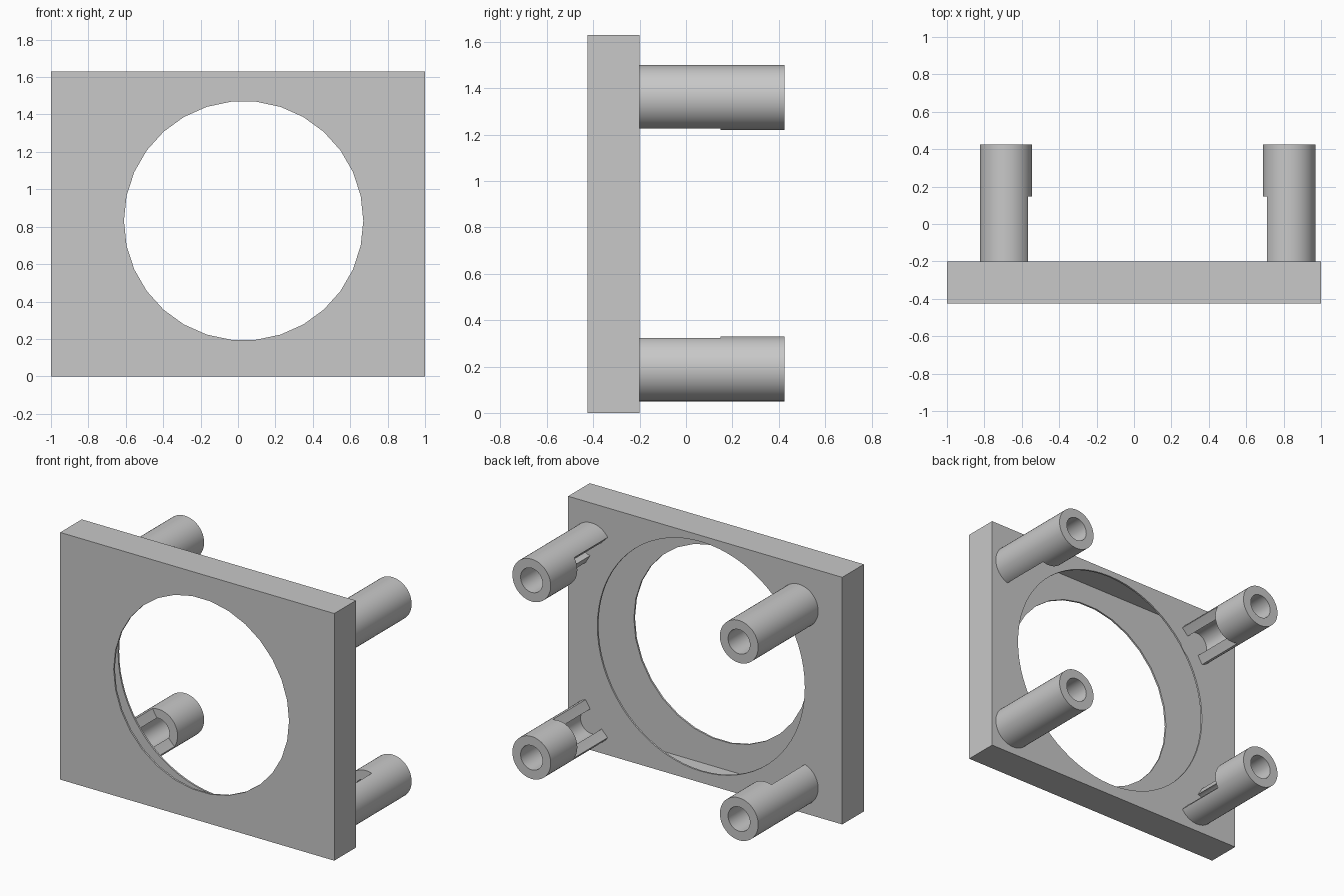
import bpy, bmesh, math

cube = bpy.data.objects.get("Cube")
if cube:
    bpy.data.objects.remove(cube, do_unlink=True)

grey = bpy.data.materials.new("plain_grey")
grey.use_nodes = True
COLOUR = (0.58, 0.58, 0.58, 1)
grey.diffuse_color = COLOUR
grey.node_tree.nodes["Principled BSDF"].inputs["Base Color"].default_value = COLOUR


def prism(name, outline, y0, y1):
    """Extrude an x-z outline from y0 to y1."""
    bm = bmesh.new()
    face = bm.faces.new([bm.verts.new((x, y0, z)) for x, z in outline])
    ext = bmesh.ops.extrude_face_region(bm, geom=[face])
    new = [v for v in ext["geom"] if isinstance(v, bmesh.types.BMVert)]
    bmesh.ops.translate(bm, verts=new, vec=(0, y1 - y0, 0))
    bmesh.ops.recalc_face_normals(bm, faces=bm.faces)
    mesh = bpy.data.meshes.new(name)
    bm.to_mesh(mesh)
    bm.free()
    mesh.materials.append(grey)
    obj = bpy.data.objects.new(name, mesh)
    bpy.context.collection.objects.link(obj)
    return obj


def circle(x, z, r, n):
    return [(x + r * math.cos(math.tau * i / n), z + r * math.sin(math.tau * i / n))
            for i in range(n)]


def rect(x, z0, z1):
    return [(-x, z0), (x, z0), (x, z1), (-x, z1)]


def activate(obj):
    bpy.ops.object.select_all(action="DESELECT")
    obj.select_set(True)
    bpy.context.view_layer.objects.active = obj


def cut(obj, outline, y0, y1):
    """Subtract an extruded outline."""
    cutter = prism("cutter", outline, y0, y1)
    cutter.hide_render = True
    mod = obj.modifiers.new("cut", "BOOLEAN")
    mod.operation = "DIFFERENCE"
    mod.solver = "EXACT"
    mod.object = cutter
    activate(obj)
    bpy.ops.object.modifier_apply(modifier=mod.name)
    bpy.data.objects.remove(cutter, do_unlink=True)


def finish(obj):
    activate(obj)
    bpy.ops.object.shade_smooth_by_angle(angle=math.radians(30))


FRONT, BACK, END = -0.425, -0.2, 0.425
HEIGHT, WALL = 1.63, 0.012
HOLE_X, HOLE_Z = 0.03, 0.832

# Hollow plate with a front opening and a wider back opening
plate = prism("hollow_plate", rect(1, 0, HEIGHT), FRONT, BACK)
cut(plate, rect(1 - WALL, WALL, HEIGHT - WALL), FRONT + WALL, BACK - WALL)
cut(plate, circle(HOLE_X, HOLE_Z, 0.64, 30), FRONT - 0.1, FRONT + 0.1)
cut(plate, circle(HOLE_X, HOLE_Z, 0.757, 72), BACK - 0.1, BACK + 0.1)
finish(plate)

# Four bored posts, relieved on the inner side by a round clearance
MID_X, MID_Z = 0.0725, 0.775
for side, sx in (("right", -1), ("left", 1)):
    for level, sz in (("lower", -1), ("upper", 1)):
        px, pz = MID_X + sx * 0.757, MID_Z + sz * 0.585
        post = prism(f"{level}_{side}_post", circle(px, pz, 0.14, 48), BACK - 0.005, END)
        cut(post, circle(px, pz, 0.08, 36), BACK, END + 0.1)
        cut(post, circle(MID_X, MID_Z, 0.919, 128), BACK, 0.148)
        finish(post)
